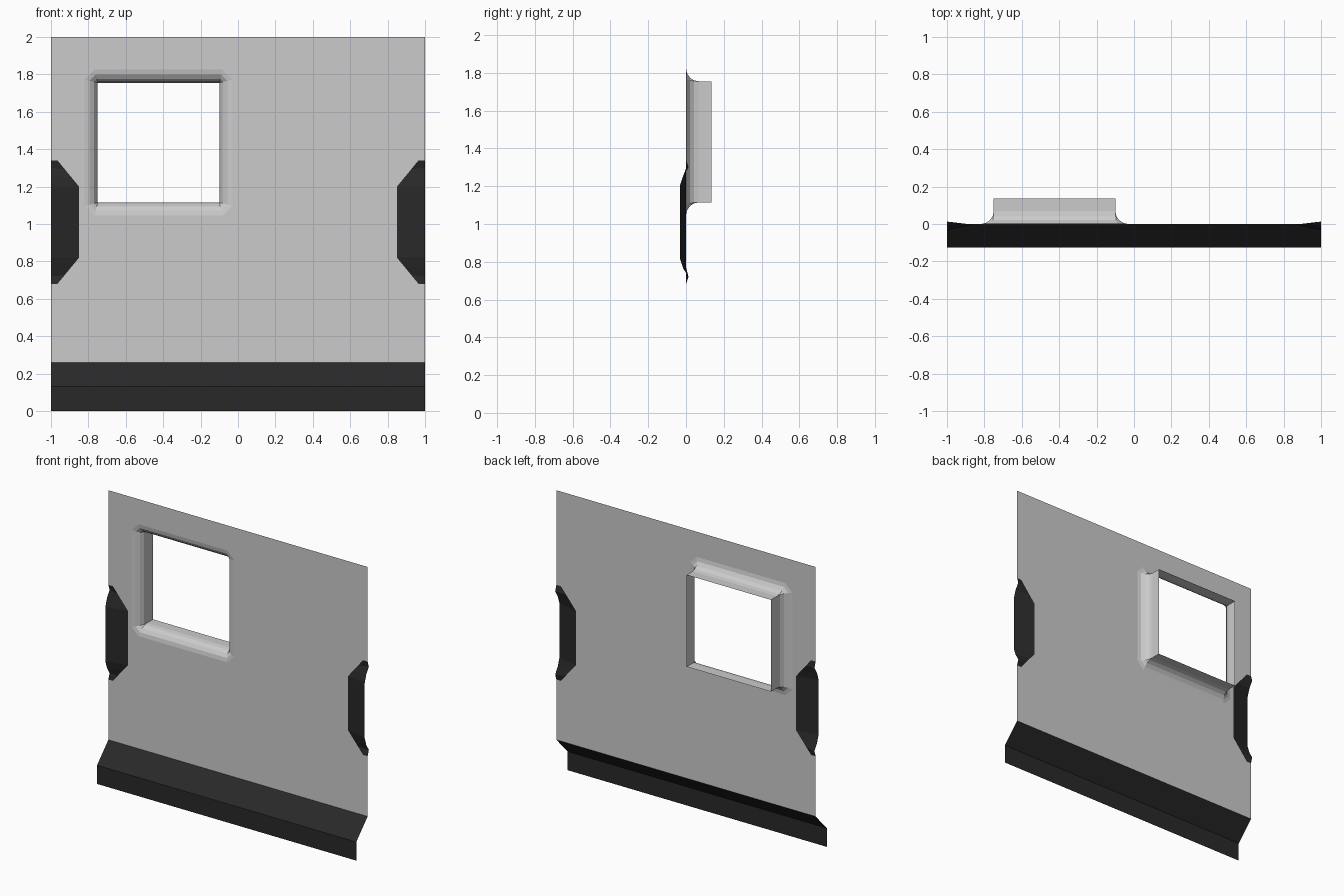
import bpy, bmesh, math
from mathutils import Vector

if "Cube" in bpy.data.objects:
    bpy.data.objects.remove(bpy.data.objects["Cube"])

black = bpy.data.materials.new("black_trim")
black.diffuse_color = (0.022, 0.022, 0.022, 1)
black.use_nodes = True
black.node_tree.nodes["Principled BSDF"].inputs["Base Color"].default_value = black.diffuse_color


def finish(name, bm, mat=None):
    """Weld, make the surface face the front (-y) and link the object."""
    bmesh.ops.remove_doubles(bm, verts=bm.verts, dist=0.0005)
    bm.normal_update()
    if sum(f.normal.y * f.calc_area() for f in bm.faces) > 0:
        bmesh.ops.reverse_faces(bm, faces=bm.faces)
    me = bpy.data.meshes.new(name)
    bm.to_mesh(me)
    bm.free()
    ob = bpy.data.objects.new(name, me)
    bpy.context.collection.objects.link(ob)
    if mat:
        me.materials.append(mat)
    return ob


def loft(name, rows, closed=False, mat=None):
    """Quad strips between successive rows of points."""
    bm = bmesh.new()
    vs = [[bm.verts.new(p) for p in row] for row in rows]
    n = len(rows[0])
    for a, b in zip(vs, vs[1:]):
        for i in range(n if closed else n - 1):
            j = (i + 1) % n
            bm.faces.new((a[i], a[j], b[j], b[i]))
    return finish(name, bm, mat)


# window outline: rectangle grown by d, with chamfered corners
X0, X1, Z0, Z1, R = -0.75, -0.10, 1.115, 1.755, 0.07


def window_ring(d, y):
    c = 0.75 * d
    l, r, b, t = X0 - d, X1 + d, Z0 - d, Z1 + d
    pts = [(l + c, b), (r - c, b), (r, b + c), (r, t - c),
           (r - c, t), (l + c, t), (l, t - c), (l, b + c)]
    return [Vector((x, y, z)) for x, z in pts]


# rolled window edge and straight flange behind it
rings = []
for i in range(5):
    a = math.radians(90) * i / 4
    rings.append(window_ring(R * (1 - math.sin(a)), R * (1 - math.cos(a))))
rings.append(window_ring(0, 0.135))
loft("window_surround", rings, closed=True)

# flat panel with side notches and window opening
SKIRT = 0.26
notch = [(1, 0.68), (0.965, 0.68), (0.85, 0.82),
         (0.85, 1.20), (0.965, 1.34), (1, 1.34)]
half = [(1, SKIRT)] + notch + [(1, 2)]
outline = half + [(-x, z) for x, z in reversed(half)]
bm = bmesh.new()
edges = []
for loop in ([Vector((x, 0, z)) for x, z in outline], window_ring(R, 0)):
    vs = [bm.verts.new(p) for p in loop]
    edges += [bm.edges.new((vs[i - 1], vs[i])) for i in range(len(vs))]
bmesh.ops.triangle_fill(bm, use_beauty=True, edges=edges, normal=(0, -1, 0))
bm.normal_update()
for f in bm.faces:
    if f.normal.y > 0:
        f.normal_flip()
finish("wall_panel", bm)

# black kicked-out skirt
loft("lower_skirt", [[(x, y, z) for x in (-1, 1)]
                     for y, z in ((0, SKIRT), (-0.125, 0.13), (-0.125, 0))], mat=black)

# black pressed edge grips: flat inner outline lofted to a wavy outer edge
upper = [(1.34, 0), (1.30, 0.013), (1.255, -0.015), (1.20, -0.033)]
outer = upper + [(2.02 - z, y) for z, y in reversed(upper)]
top = [(0.965 - 0.115 * i / 3, 1.34 - 0.14 * i / 3) for i in range(4)]
inner = top + [(x, 2.02 - z) for x, z in reversed(top)]
for side, name in ((-1, "left_grip"), (1, "right_grip")):
    loft(name, [[(side * x, 0, z) for x, z in inner],
                [(side, y, z) for z, y in outer]], mat=black)
